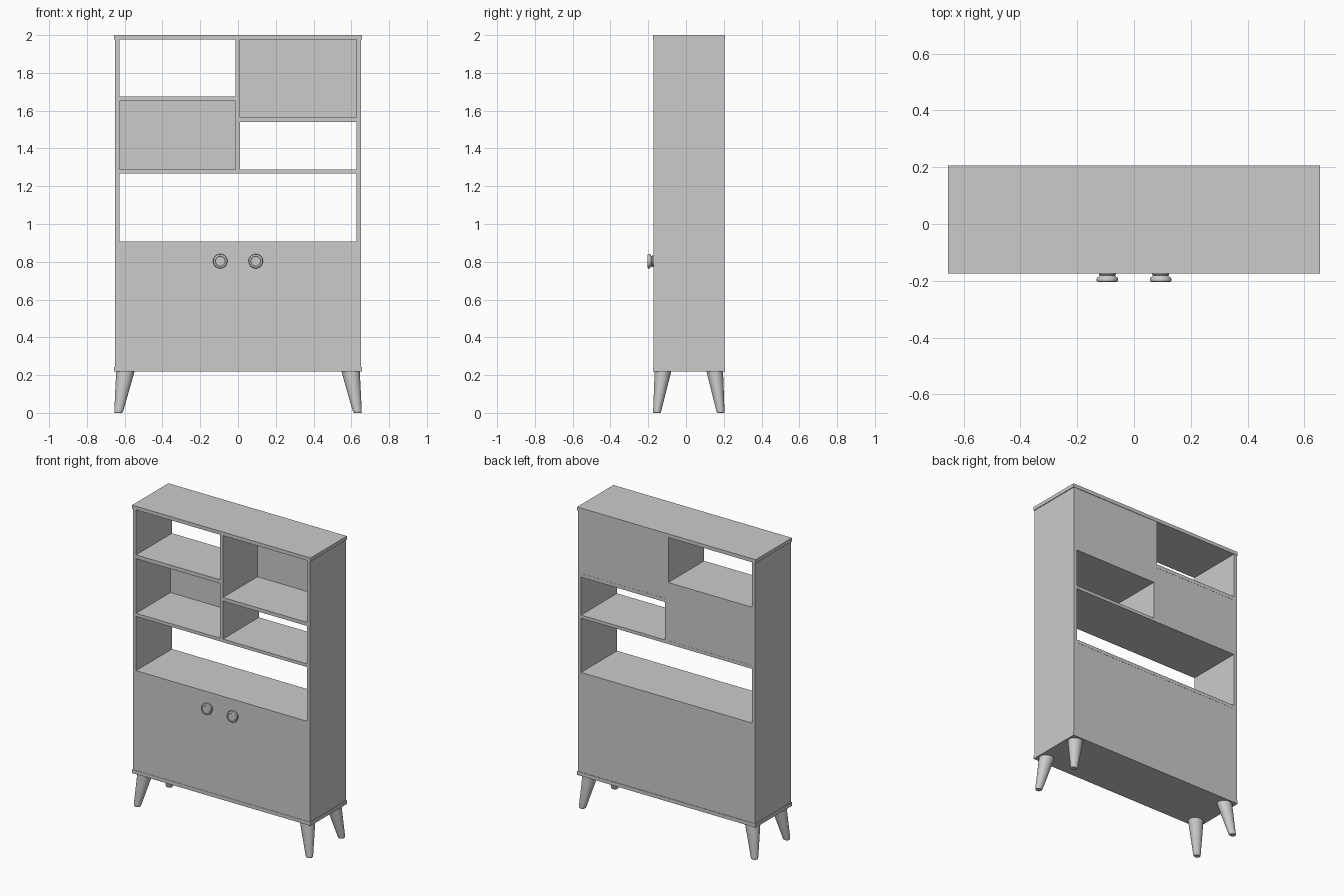
import bpy, bmesh, math

if "Cube" in bpy.data.objects:
    bpy.data.objects.remove(bpy.data.objects["Cube"])

FRONT, BACK = -0.173, 0.204      # depth limits of the carcass
MID = 0.015                      # carcass centre in depth
IN = 0.628                       # inner half width


def box(name, x0, x1, y0, y1, z0, z1):
    bm = bmesh.new()
    bmesh.ops.create_cube(bm, size=1)
    for v in bm.verts:
        v.co = ((x0 + x1) / 2 + v.co.x * (x1 - x0),
                (y0 + y1) / 2 + v.co.y * (y1 - y0),
                (z0 + z1) / 2 + v.co.z * (z1 - z0))
    return finish(name, bm)


def finish(name, bm, smooth=False):
    bmesh.ops.recalc_face_normals(bm, faces=bm.faces)
    mesh = bpy.data.meshes.new(name)
    bm.to_mesh(mesh)
    bm.free()
    ob = bpy.data.objects.new(name, mesh)
    bpy.context.collection.objects.link(ob)
    if smooth:
        bpy.ops.object.select_all(action='DESELECT')
        ob.select_set(True)
        bpy.context.view_layer.objects.active = ob
        bpy.ops.object.shade_smooth_by_angle(angle=math.radians(35))
    return ob


def rings(name, profile, place, n=32):
    """Capped round body: profile of (radius, height), place maps (a, b, h) to a point."""
    bm = bmesh.new()
    loops = []
    for r, h in profile:
        loops.append([bm.verts.new(place(r * math.cos(2 * math.pi * i / n),
                                         r * math.sin(2 * math.pi * i / n), h))
                      for i in range(n)])
    for lo, hi in zip(loops, loops[1:]):
        for i in range(n):
            j = (i + 1) % n
            bm.faces.new((lo[i], lo[j], hi[j], hi[i]))
    bm.faces.new(loops[0])
    bm.faces.new(loops[-1])
    return finish(name, bm, True)


# Top and bottom boards, slightly wider than the sides
box("top_board", -0.656, 0.656, -0.175, 0.206, 1.976, 2.0)
box("bottom_board", -0.656, 0.656, -0.175, 0.206, 0.22, 0.244)

# Side walls
for s, side in ((-1, "left"), (1, "right")):
    xs = sorted((s * IN, s * 0.651))
    box(side + "_side", *xs, FRONT, BACK, 0.244, 1.976)

# Shelves and upper divider
box("cabinet_top_shelf", -IN, IN, FRONT, BACK, 0.884, 0.907)
box("middle_shelf", -IN, IN, FRONT, BACK, 1.267, 1.288)
box("divider", -0.013, 0.011, FRONT, BACK, 1.288, 1.976)
box("upper_left_shelf", -IN, -0.013, FRONT, BACK, 1.651, 1.676)
box("upper_right_shelf", 0.011, IN, FRONT, BACK, 1.540, 1.564)

# Back panels behind the closed compartments
box("left_back_panel", -IN, -0.013, 0.188, 0.203, 1.288, 1.651)
box("right_back_panel", 0.011, IN, 0.188, 0.203, 1.564, 1.976)
box("cabinet_back_panel", -IN, IN, 0.188, 0.203, 0.244, 0.884)

# Flush doors meeting in the middle
box("left_door", -IN, 0, FRONT, -0.152, 0.244, 0.884)
box("right_door", 0, IN, FRONT, -0.152, 0.244, 0.884)

# Round knobs, with a raised rim and shallow dished face
knob = [(0.030, 0), (0.030, 0.005), (0.027, 0.009), (0.029, 0.012), (0.036, 0.016),
        (0.038, 0.020), (0.038, 0.026), (0.036, 0.030), (0.031, 0.032),
        (0.027, 0.032), (0.025, 0.030)]
for s, side in ((-1, "left"), (1, "right")):
    rings(side + "_knob", knob,
          lambda a, b, h, s=s: (s * 0.094 + a, FRONT - h, 0.803 + b))

# Splayed tapered legs
leg = [(0.019, 0), (0.022, 0.003), (0.024, 0.012), (0.049, 0.221)]
for sx, side in ((-1, "left"), (1, "right")):
    for sy, end in ((-1, "front"), (1, "back")):
        def place(a, b, h, sx=sx, sy=sy):
            t = h / 0.22
            return (sx * (0.633 - 0.037 * t) + a,
                    MID + sy * (0.169 - 0.032 * t) + b * 0.9, h)
        rings(f"{end}_{side}_leg", leg, place)
